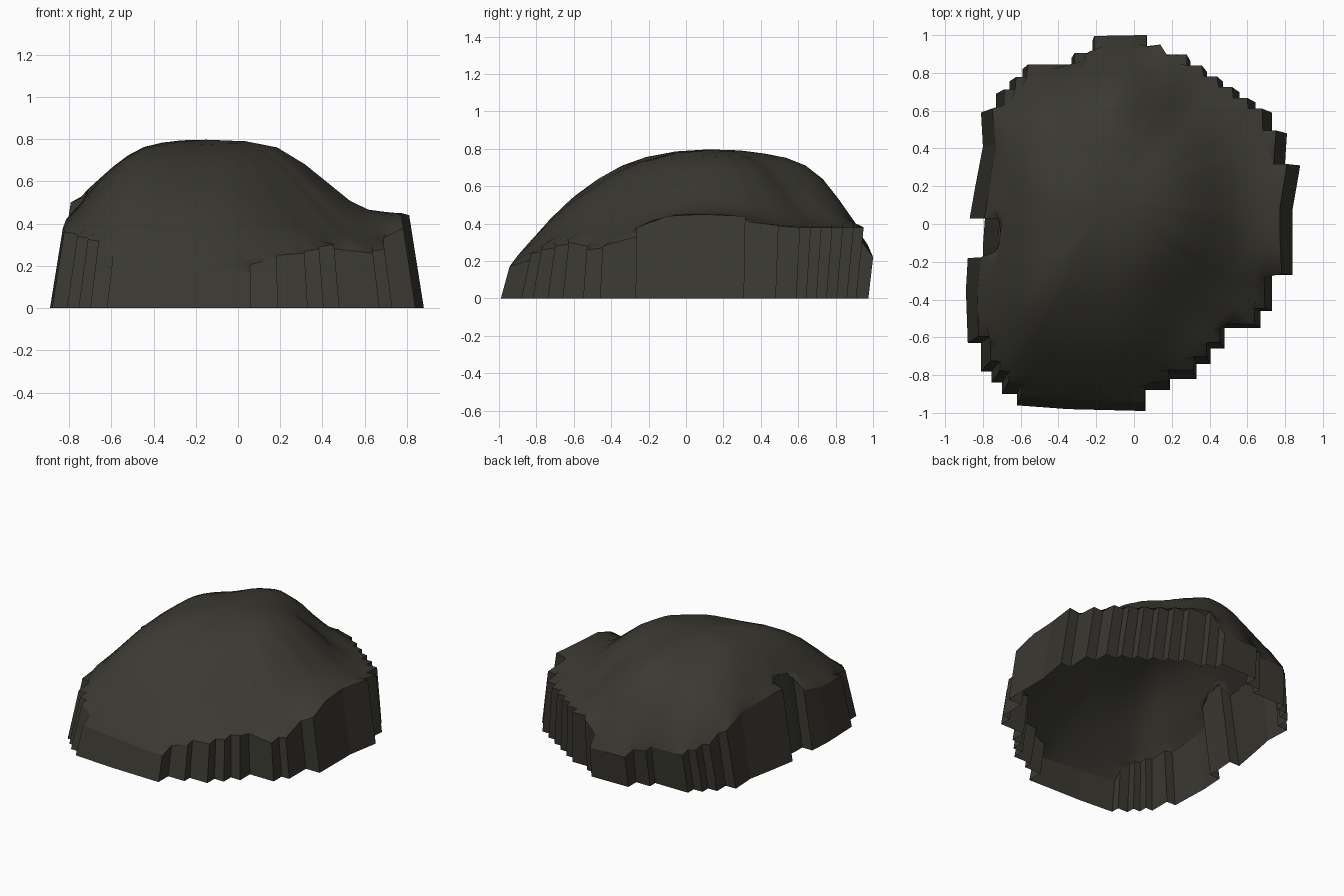
import bpy
import bmesh
from math import atan2, ceil, pi
from mathutils import Vector

cube = bpy.data.objects.get("Cube")
if cube:
    bpy.data.objects.remove(cube, do_unlink=True)

# One flat dark stone colour
stone = bpy.data.materials.new("dark_stone")
stone.use_nodes = True
COLOUR = (0.042, 0.04, 0.031, 1.0)
stone.diffuse_color = COLOUR
shader = stone.node_tree.nodes["Principled BSDF"]
shader.inputs["Base Color"].default_value = COLOUR
shader.inputs["Roughness"].default_value = 0.9


def panel(*corners):
    """A flat run of wall: x, y on the ground and wall height."""
    return [[Vector(c) for c in corners]]


def stairs(start, end, count):
    """Evenly spaced single-corner steps of wall."""
    a, b = Vector(start), Vector(end)
    return [[a.lerp(b, k / count)] for k in range(count + 1)]


def notch(a, b):
    """Inner corner between two panels, on the side nearer the middle."""
    z = (a.z + b.z) / 2
    options = Vector((a.x, b.y, z)), Vector((b.x, a.y, z))
    return min(options, key=lambda p: p.xy.length)


# Wall panels, clockwise from the back
back_right = (
    panel((-0.22, 0.97, 0.22), (0.07, 0.975, 0.22))
    + panel((0.15, 0.91, 0.38))
    + stairs((0.3, 0.86, 0.38), (0.73, 0.59, 0.38), 5)
    + panel((0.81, 0.48, 0.39), (0.8, 0.33, 0.41))
)
front_right = (
    panel((0.88, 0.31, 0.44), (0.84, 0.08, 0.45), (0.84, -0.1, 0.44), (0.84, -0.27, 0.38))
    + stairs((0.73, -0.46, 0.28), (0.67, -0.55, 0.26), 1)
    + stairs((0.48, -0.66, 0.3), (0.33, -0.82, 0.26), 2)
    + panel((0.19, -0.88, 0.24))
)
front_left = (
    panel((0.06, -0.99, 0.17), (-0.35, -0.98, 0.19), (-0.62, -0.96, 0.2))
    + stairs((-0.7, -0.9, 0.31), (-0.81, -0.78, 0.34), 2)
    + panel((-0.88, -0.63, 0.36), (-0.89, -0.35, 0.38), (-0.88, -0.18, 0.42))
    + panel((-0.8, -0.12, 0.54), (-0.79, 0.02, 0.56))
)
back_left = (
    panel((-0.87, 0.03, 0.5), (-0.84, 0.2, 0.49), (-0.8, 0.41, 0.46), (-0.81, 0.59, 0.41))
    + stairs((-0.73, 0.69, 0.33), (-0.59, 0.82, 0.27), 2)
    + panel((-0.33, 0.88, 0.26))
)
panels = back_right + front_right + front_left + back_left

# Join the panels with notches and divide the long edges
corners = []
for run, following in zip(panels, panels[1:] + panels[:1]):
    corners += run + [notch(run[-1], following[0])]
footprint = []
for a, b in zip(corners, corners[1:] + corners[:1]):
    parts = ceil((b - a).length / 0.18)
    footprint += [a.lerp(b, k / parts) for k in range(parts)]


def leaned(p):
    """Top of the wall above a footprint point."""
    return Vector((p.x * (1 - 0.18 * p.z), p.y + p.y ** 2 * (0.2 - 0.08 * p.y) * p.z, p.z))


def softened(points, reach):
    """Average each point with its neighbours around the loop."""
    count = len(points)
    return [sum((points[(i + k) % count] for k in range(-reach, reach + 1)),
                Vector((0, 0, 0))) / (2 * reach + 1) for i in range(count)]


# Dome rise from the rim (first) to the summit, every eighth of a turn
STEPS = (0.97, 0.91, 0.83, 0.73, 0.62, 0.5, 0.36, 0.2)
RISE = {
    "right": (0.01, 0.03, 0.08, 0.20, 0.43, 0.68, 0.90, 0.98),
    "back_right": (0.02, 0.06, 0.13, 0.28, 0.52, 0.74, 0.90, 0.98),
    "back": (0.12, 0.30, 0.52, 0.72, 0.85, 0.92, 0.96, 0.99),
    "back_left": (0.13, 0.30, 0.47, 0.62, 0.72, 0.81, 0.91, 0.98),
    "left": (0.08, 0.22, 0.40, 0.58, 0.75, 0.88, 0.95, 0.99),
    "front_left": (0.08, 0.20, 0.38, 0.57, 0.73, 0.85, 0.93, 0.98),
    "front": (0.07, 0.19, 0.35, 0.51, 0.64, 0.77, 0.89, 0.96),
    "front_right": (0.05, 0.12, 0.22, 0.36, 0.54, 0.73, 0.89, 0.97),
}
SIDES = list(RISE.values())
SUMMIT = Vector((-0.15, 0.12, 0.797))


def dome_ring(outline, step):
    ring = []
    for p in outline:
        turn = atan2(p.y - SUMMIT.y, p.x - SUMMIT.x) / (2 * pi) % 1 * len(SIDES)
        side = int(turn)
        blend = turn - side
        start = SIDES[side % len(SIDES)][step]
        end = SIDES[(side + 1) % len(SIDES)][step]
        lift = start + (end - start) * blend ** 2 * (3 - 2 * blend)
        q = SUMMIT.lerp(p, STEPS[step])
        q.z = p.z + (SUMMIT.z - p.z) * lift
        ring.append(q)
    return ring


def bridge(bm, inner, outer, smooth):
    for i in range(len(inner)):
        j = (i + 1) % len(inner)
        face = bm.faces.new((inner[i], inner[j], outer[j], outer[i]))
        face.smooth = smooth


def add_part(name, bm):
    mesh = bpy.data.meshes.new(name)
    bm.to_mesh(mesh)
    bm.free()
    mesh.materials.append(stone)
    bpy.context.collection.objects.link(bpy.data.objects.new(name, mesh))


rim = [leaned(p) for p in footprint]

# Faceted wall, open underneath
bm = bmesh.new()
ground = [bm.verts.new((p.x, p.y, 0)) for p in footprint]
top = [bm.verts.new(p) for p in rim]
bridge(bm, top, ground, False)
add_part("stepped_wall", bm)

# Smooth domed cap rising from the wall's jagged top edge
bm = bmesh.new()
outer = [bm.verts.new(p) for p in rim]
for step in range(len(STEPS)):
    outline = softened(rim, min(step + 1, 3))
    inner = [bm.verts.new(p) for p in dome_ring(outline, step)]
    bridge(bm, inner, outer, True)
    outer = inner
peak = bm.verts.new(SUMMIT)
for i, v in enumerate(outer):
    bm.faces.new((peak, outer[(i + 1) % len(outer)], v)).smooth = True
add_part("domed_cap", bm)
